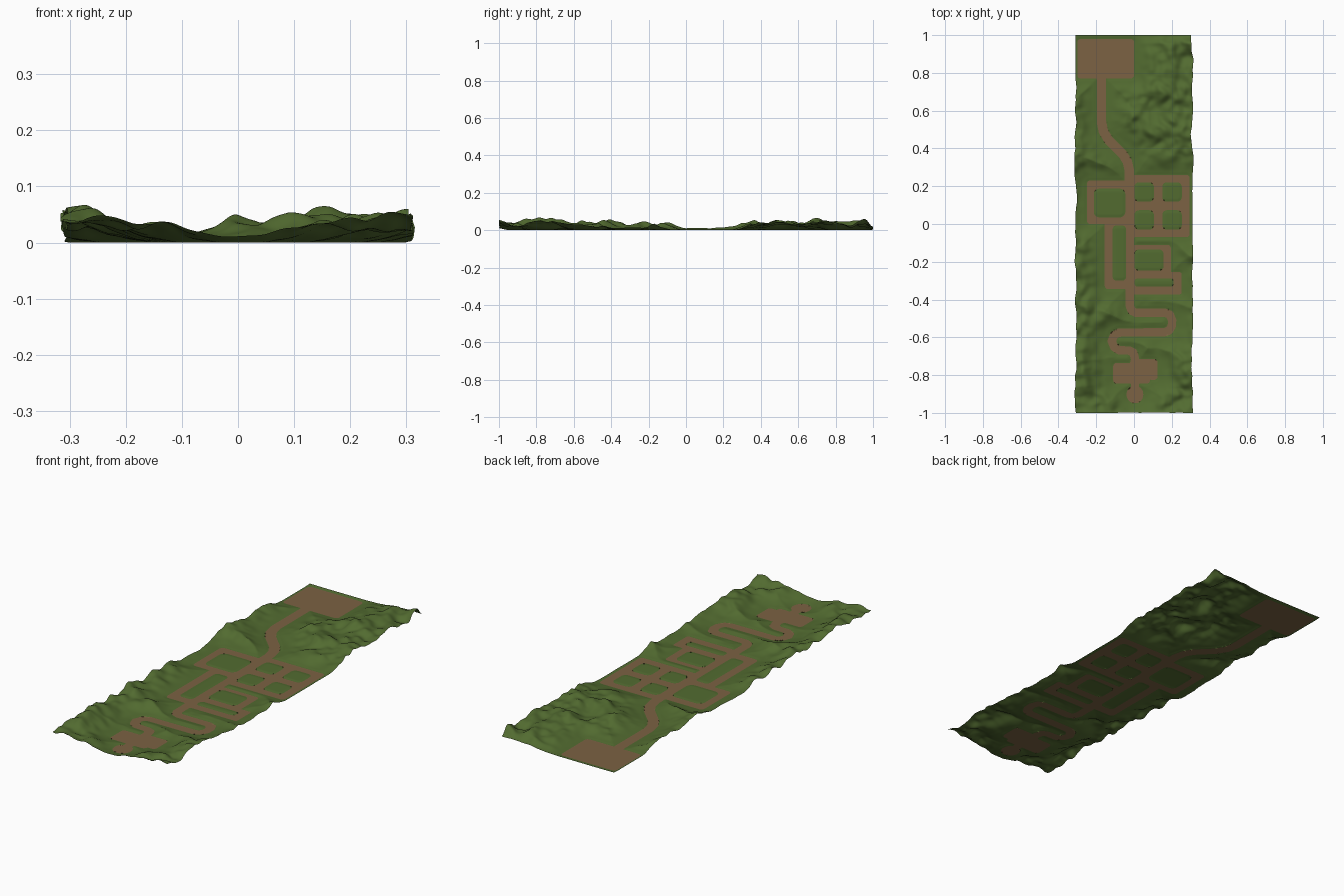
import bpy, bmesh, math
from mathutils import Vector, noise

if "Cube" in bpy.data.objects:
    bpy.data.objects.remove(bpy.data.objects["Cube"])

HALF_W, CELL = 0.309, 0.0055


def material(name, rgb):
    m = bpy.data.materials.new(name)
    m.diffuse_color = (*rgb, 1)
    m.use_nodes = True
    m.node_tree.nodes["Principled BSDF"].inputs["Base Color"].default_value = m.diffuse_color
    return m


def box(x0, x1, y0, y1, r=0.018):
    """Signed distance to a rounded rectangle."""
    cx, cy = (x0 + x1) / 2, (y0 + y1) / 2
    hx, hy = (x1 - x0) / 2 - r, (y1 - y0) / 2 - r

    def f(x, y):
        qx, qy = abs(x - cx) - hx, abs(y - cy) - hy
        return math.hypot(max(qx, 0), max(qy, 0)) + min(max(qx, qy), 0) - r
    return f


def road(points, r):
    """Signed distance to a chain of round-ended strips."""
    segs = []
    for (ax, ay), (bx, by) in zip(points, points[1:]):
        dx, dy = bx - ax, by - ay
        segs.append((ax, ay, dx, dy, dx * dx + dy * dy))

    def f(x, y):
        best = 9
        for ax, ay, dx, dy, l2 in segs:
            t = min(1, max(0, ((x - ax) * dx + (y - ay) * dy) / l2))
            best = min(best, math.hypot(x - ax - t * dx, y - ay - t * dy))
        return best - r
    return f


# Dirt areas: yards, street blocks, winding roads
dirt = [
    box(-0.30, 0.0, 0.77, 0.98),
    road([(-0.172, 0.8), (-0.172, 0.54), (-0.162, 0.49), (-0.135, 0.445), (-0.06, 0.37),
          (-0.035, 0.33), (-0.024, 0.28), (-0.024, 0.2)], 0.025),
    box(-0.25, 0.0, 0.0, 0.23),
    box(-0.04, 0.295, -0.07, 0.26),
    box(-0.155, 0.0, -0.345, 0.03),
    box(-0.045, 0.195, -0.27, -0.11),
    box(-0.045, 0.252, -0.372, -0.255, 0.01),
    road([(-0.022, -0.1), (-0.022, -0.435), (-0.012, -0.46), (0.01, -0.47), (0.165, -0.47),
          (0.19, -0.48), (0.202, -0.51), (0.2, -0.54), (0.185, -0.565), (0.16, -0.573),
          (-0.08, -0.575), (-0.105, -0.588), (-0.118, -0.62), (-0.105, -0.652),
          (-0.08, -0.668), (-0.025, -0.67), (-0.004, -0.68), (0.005, -0.71),
          (0.005, -0.9)], 0.022),
    box(-0.02, 0.125, -0.825, -0.715),
    box(-0.11, 0.085, -0.845, -0.735),
    road([(0.005, -0.9), (0.005, -0.905)], 0.044),
]
# Grass plots left inside the street blocks
plots = [
    box(-0.213, -0.046, 0.035, 0.187, 0.03),
    box(-0.113, -0.042, -0.30, -0.008, 0.02),
    box(0.002, 0.157, -0.247, -0.135, 0.025),
    box(0.002, 0.21, -0.332, -0.288),
] + [box(x, x + 0.103, y, y + 0.103, 0.025) for x in (0.002, 0.15) for y in (-0.03, 0.118)]


def distances(x, y):
    outer = min(f(x, y) for f in dirt)
    if outer > 0:
        return outer, outer
    return outer, max(outer, -min(f(x, y) for f in plots))


def smooth(a, b, v):
    t = min(1, max(0, (v - a) / (b - a)))
    return t * t * (3 - 2 * t)


def place(x, y):
    """Height and ragged border of the ground; returns position and path distance."""
    outer, d = distances(x, y)
    if abs(d) < CELL * 0.5:           # snap onto the path outline for a clean border
        e = 0.001
        gx = (distances(x + e, y)[1] - distances(x - e, y)[1]) / (2 * e)
        gy = (distances(x, y + e)[1] - distances(x, y - e)[1]) / (2 * e)
        if abs(x) < HALF_W - 0.001:
            x, y = x - d * gx, y - d * gy
        d = 0
    hill = smooth(0.0, 0.16, outer)
    n = noise.noise(Vector((x * 9, y * 9, 3.1))) + 0.45 * noise.noise(Vector((x * 22, y * 22, 7.7)))
    z = hill * (0.037 + 0.032 * n) * (1 - 0.65 * smooth(0.95, 1.0, y))
    z = min(0.065, max(z, 0)) + 0.002 * smooth(0, 0.015, d)
    wob = smooth(0.0, 0.08, outer)
    px = x + wob * 0.012 * noise.noise(Vector((x * 5, y * 15, 1.3)))
    py = y + wob * 0.010 * noise.noise(Vector((x * 15, y * 8, 5.3))) * smooth(0, -0.7, y)
    return (max(-0.316, min(0.316, px)), max(-1, min(1, py)), z), d


# Terrain sheet with the dirt paths cut in as faces
nx, ny = round(2 * HALF_W / CELL), round(2 / CELL)
bm = bmesh.new()
grid = []
for j in range(ny + 1):
    row = []
    for i in range(nx + 1):
        co, d = place(-HALF_W + 2 * HALF_W * i / nx, -1 + 2 * j / ny)
        row.append((bm.verts.new(co), d))
    grid.append(row)


def add_face(corners):
    f = bm.faces.new([c[0] for c in corners])
    f.smooth = True
    f.material_index = 1 if sum(c[1] for c in corners) < 0 else 0


for j in range(ny):
    for i in range(nx):
        a, b, c, e = grid[j][i], grid[j][i + 1], grid[j + 1][i + 1], grid[j + 1][i]
        # split along the diagonal that follows the path outline
        if abs(a[1]) + abs(c[1]) < abs(b[1]) + abs(e[1]):
            add_face((a, b, c))
            add_face((a, c, e))
        else:
            add_face((a, b, e))
            add_face((b, c, e))

mesh = bpy.data.meshes.new("terrain")
bm.to_mesh(mesh)
bm.free()
mesh.materials.append(material("grass green", (0.085, 0.148, 0.03)))
mesh.materials.append(material("dirt brown", (0.2, 0.122, 0.056)))
terrain = bpy.data.objects.new("terrain", mesh)
bpy.context.collection.objects.link(terrain)
